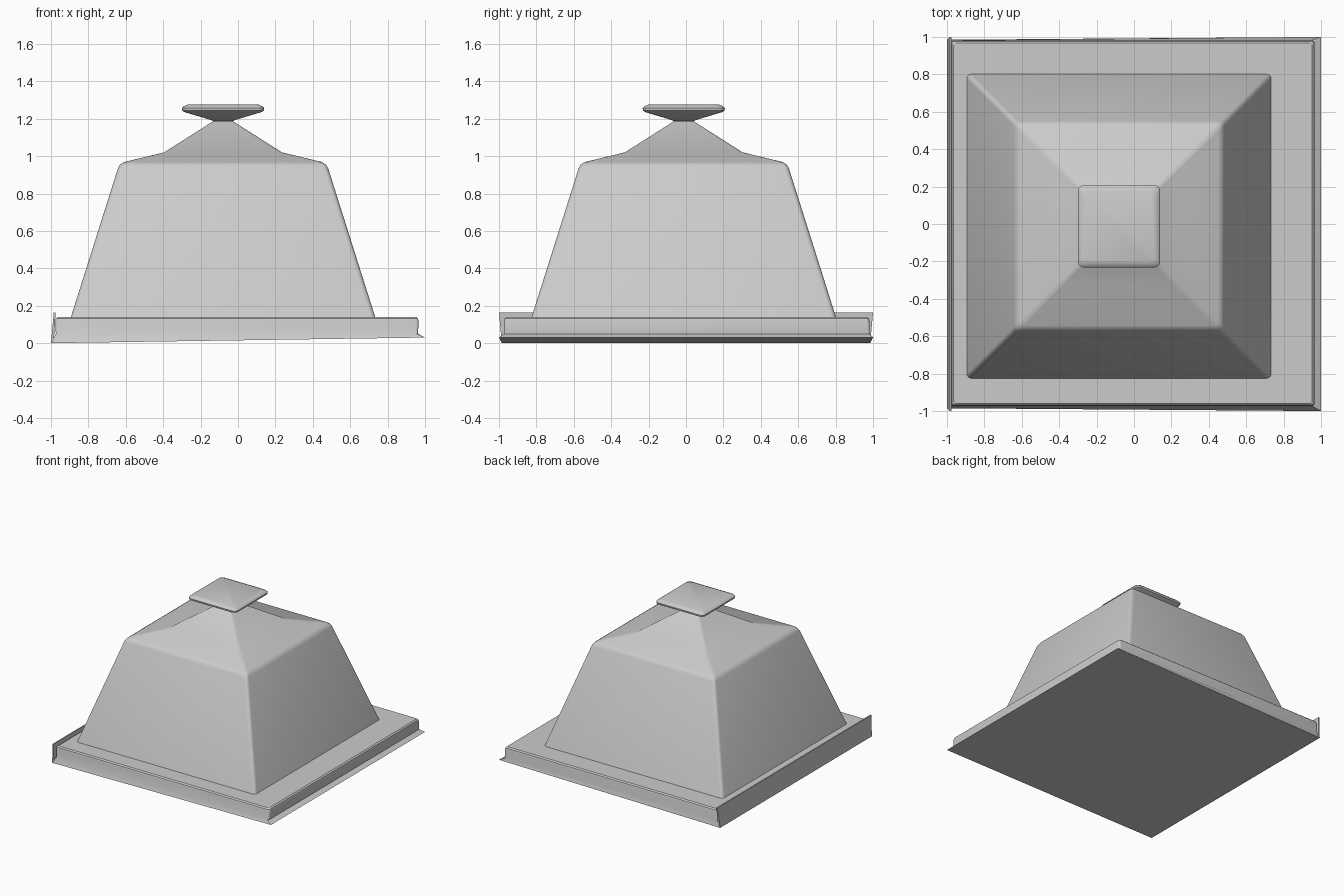
import bpy, bmesh
from math import cos, sin, pi

if "Cube" in bpy.data.objects:
    bpy.data.objects.remove(bpy.data.objects["Cube"])


def rounded_square(cx, cy, hx, hy, r, z, n=4):
    """Points of a rounded rectangle, counter-clockwise."""
    pts = []
    for k, (sx, sy) in enumerate([(1, 1), (-1, 1), (-1, -1), (1, -1)]):
        for i in range(n + 1):
            a = (k + i / n) * pi / 2
            pts.append((cx + sx * (hx - r) + r * cos(a),
                        cy + sy * (hy - r) + r * sin(a), z))
    return pts


def loft(name, rings, angle=0.5):
    """Skin a stack of rings and cap both ends."""
    bm = bmesh.new()
    loops = [[bm.verts.new(p) for p in ring] for ring in rings]
    n = len(loops[0])
    for a, b in zip(loops, loops[1:]):
        for i in range(n):
            j = (i + 1) % n
            bm.faces.new((a[i], a[j], b[j], b[i]))
    bm.faces.new(loops[0][::-1])
    bm.faces.new(loops[-1])
    bmesh.ops.recalc_face_normals(bm, faces=bm.faces)
    mesh = bpy.data.meshes.new(name)
    bm.to_mesh(mesh)
    bm.free()
    ob = bpy.data.objects.new(name, mesh)
    bpy.context.collection.objects.link(ob)
    bpy.context.view_layer.objects.active = ob
    bpy.ops.object.select_all(action='DESELECT')
    ob.select_set(True)
    bpy.ops.object.shade_smooth_by_angle(angle=angle)
    return ob


CX, CY = -0.08, -0.012

# Tray: flared, slightly tilted foot below a rounded slab
foot = rounded_square(0, 0, 1, 1, 0.002, 0)
foot = [(x, y * (0.9925 + 0.0075 * x), 0.015 + 0.015 * x) for x, y, z in foot]
slab = [(0.968, 0.978, 0.01, 0.05), (0.972, 0.977, 0.015, 0.115),
        (0.968, 0.973, 0.015, 0.131), (0.958, 0.963, 0.015, 0.14)]
loft("tray", [foot] + [rounded_square(-0.006, 0.004, hx, hy, r, z)
                       for hx, hy, r, z in slab])

# Thin raised lip along the left edge of the tray
loft("tray_lip", [[(-1.0, -0.985, 0), (-0.985, -0.985, 0),
                   (-0.985, 0.985, 0), (-1.0, 0.985, 0)],
                  [(-0.985, -1, 0.165), (-0.975, -1, 0.165),
                   (-0.975, 1, 0.165), (-0.985, 1, 0.165)]])

# Lid: tapered walls, rounded shoulder, sloped roof and neck
lid = [(0.815, 0.025, 0.135), (0.562, 0.025, 0.935), (0.55, 0.025, 0.955),
       (0.53, 0.025, 0.968), (0.315, 0.02, 1.02), (0.055, 0.012, 1.185),
       (0.052, 0.012, 1.195)]
loft("lid", [rounded_square(CX, CY, h, h, r, z) for h, r, z in lid], 0.7)

# Handle: flaring square knob with a rounded rim
knob = [(0.05, 0.012, 1.185), (0.065, 0.012, 1.193), (0.205, 0.03, 1.235),
        (0.218, 0.032, 1.243), (0.22, 0.032, 1.256), (0.212, 0.032, 1.266),
        (0.19, 0.03, 1.275)]
loft("handle", [rounded_square(CX, CY, h, h, r, z) for h, r, z in knob], 0.7)
